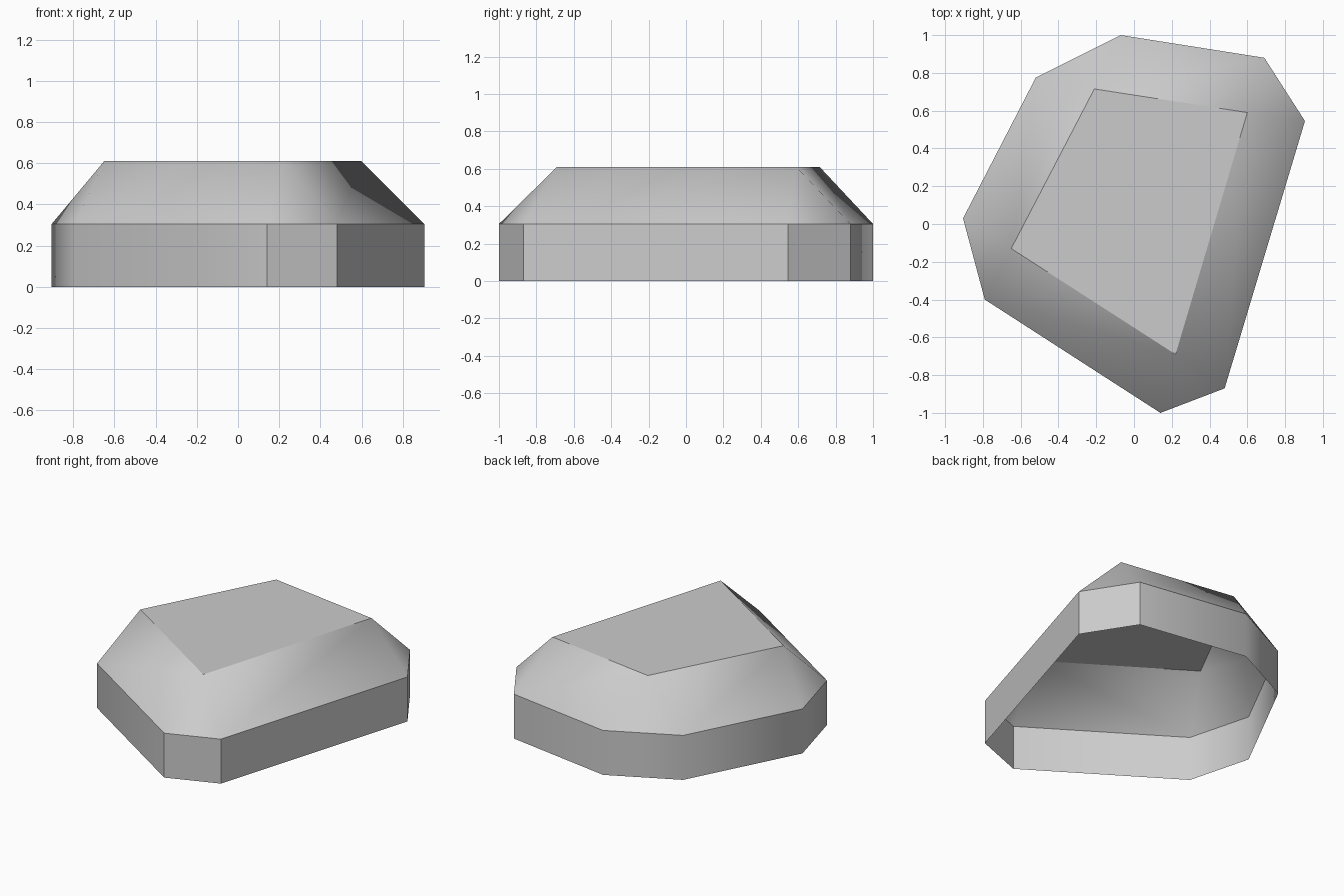
import bpy
import bmesh
import math

if "Cube" in bpy.data.objects:
    bpy.data.objects.remove(bpy.data.objects["Cube"], do_unlink=True)

SHOULDER, TOP = 0.305, 0.61

# Counter-clockwise outlines; each top corner sits over two base corners
base = [(0.69, 0.88), (-0.07, 1.0), (-0.52, 0.775), (-0.905, 0.03),
        (-0.79, -0.40), (0.14, -1.0), (0.48, -0.87), (0.905, 0.545)]
crown = [(0.60, 0.59), (-0.21, 0.715), (-0.65, -0.13), (0.22, -0.69)]

stone = bpy.data.materials.new("stone grey")
stone.use_nodes = True
grey = (0.6, 0.6, 0.6, 1)
stone.diffuse_color = grey
stone.node_tree.nodes["Principled BSDF"].inputs["Base Color"].default_value = grey

bm = bmesh.new()


def ring(outline, z):
    return [bm.verts.new((x, y, z)) for x, y in outline]


low, mid, top = ring(base, 0), ring(base, SHOULDER), ring(crown, TOP)
n = len(base)

# Upright walls, open underneath
for i in range(n):
    j = (i + 1) % n
    bm.faces.new((low[i], low[j], mid[j], mid[i]))

# Sloped shoulder: a quad per crown side and a triangle per crown corner
for k in range(4):
    a, b = 2 * k, 2 * k + 1
    bm.faces.new((mid[a], mid[b], top[(k + 1) % 4], top[k]))
    bm.faces.new((mid[a - 1], mid[a], top[k]))

# Flat crown
bm.faces.new(top)

# Smooth faces, with crisp level rims and crisp tight wall corners
for f in bm.faces:
    f.smooth = True
for e in bm.edges:
    u, v = e.verts
    level = abs(u.co.z - v.co.z) < 0.001
    upright = (u.co - v.co).xy.length < 0.001
    tight = upright and e.calc_face_angle(0) > math.radians(45)
    e.smooth = not (level or tight)

mesh = bpy.data.meshes.new("rock")
bm.normal_update()
for e in bm.edges:
    u, v = e.verts
    if (u.co - v.co).xy.length < 0.001:
        e.smooth = e.calc_face_angle(0) < math.radians(45)
bm.to_mesh(mesh)
bm.free()
mesh.materials.append(stone)
rock = bpy.data.objects.new("rock", mesh)
bpy.context.collection.objects.link(rock)
